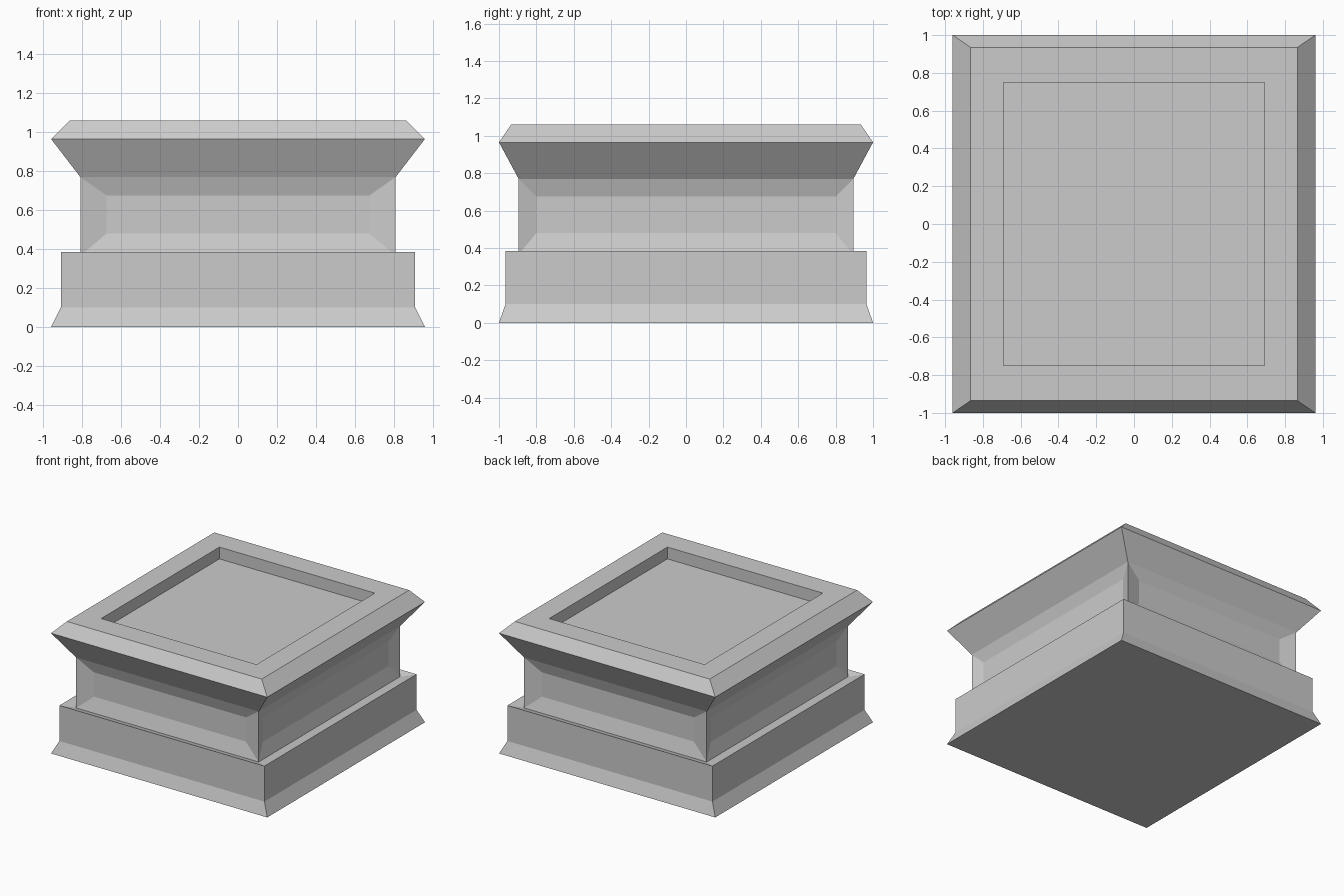
import bpy
import bmesh

cube = bpy.data.objects.get("Cube")
if cube:
    bpy.data.objects.remove(cube, do_unlink=True)

# One plain stone colour
stone = bpy.data.materials.new("stone_grey")
stone.use_nodes = True
GREY = (0.6, 0.6, 0.6, 1)
stone.diffuse_color = GREY
stone.node_tree.nodes["Principled BSDF"].inputs["Base Color"].default_value = GREY

# Shared levels (half width, half depth, height)
FOOT = (0.81, 0.895, 0.365)
NECK_TOP = (0.81, 0.895, 0.77)


def loft(name, profile, close_bottom=False, close_top=False, shape=None):
    """Skin rectangular rings from bottom to top."""
    bm = bmesh.new()
    rings = []
    for hx, hy, z in profile:
        corners = ((-hx, -hy), (hx, -hy), (hx, hy), (-hx, hy))
        rings.append([bm.verts.new((x, y, z)) for x, y in corners])
    for low, high in zip(rings, rings[1:]):
        for i in range(4):
            j = (i + 1) % 4
            bm.faces.new((low[i], low[j], high[j], high[i]))
    if close_bottom:
        bm.faces.new(rings[0][::-1])
    if close_top:
        bm.faces.new(rings[-1])
    if shape:
        shape(bm)
    mesh = bpy.data.meshes.new(name)
    bm.to_mesh(mesh)
    bm.free()
    mesh.materials.append(stone)
    obj = bpy.data.objects.new(name, mesh)
    bpy.context.collection.objects.link(obj)
    return obj


def sink_panels(bm, border=(0.135, 0.095), depth=0.032, levels=(0.48, 0.675)):
    """Sink a sloped-edge panel into each side face."""
    bm.normal_update()
    for face in list(bm.faces):
        normal = face.normal.copy()
        axis = 0 if abs(normal.x) < 0.5 else 1
        middle = face.calc_center_median().z
        panel = bmesh.ops.inset_individual(bm, faces=[face], thickness=0.05)
        for v in face.verts:
            side = 1 if v.co[axis] > 0 else -1
            v.co[axis] = side * (FOOT[axis] - border[axis])
            v.co.z = levels[1] if v.co.z > middle else levels[0]
            v.co -= normal * depth


# Base: flared skirt, plain band, and a ledge falling in to the neck
loft("base", [(0.96, 1.0, 0), (0.91, 0.965, 0.1), (0.91, 0.965, 0.385), FOOT],
     close_bottom=True)

# Neck: four sides with sunken panels
loft("neck", [FOOT, NECK_TOP], shape=sink_panels)

# Cap: flared underside, chamfered rim and a shallow recess
loft("cap", [NECK_TOP, (0.96, 1.0, 0.965), (0.865, 0.935, 1.06),
             (0.69, 0.75, 1.06), (0.69, 0.75, 0.965)], close_top=True)
